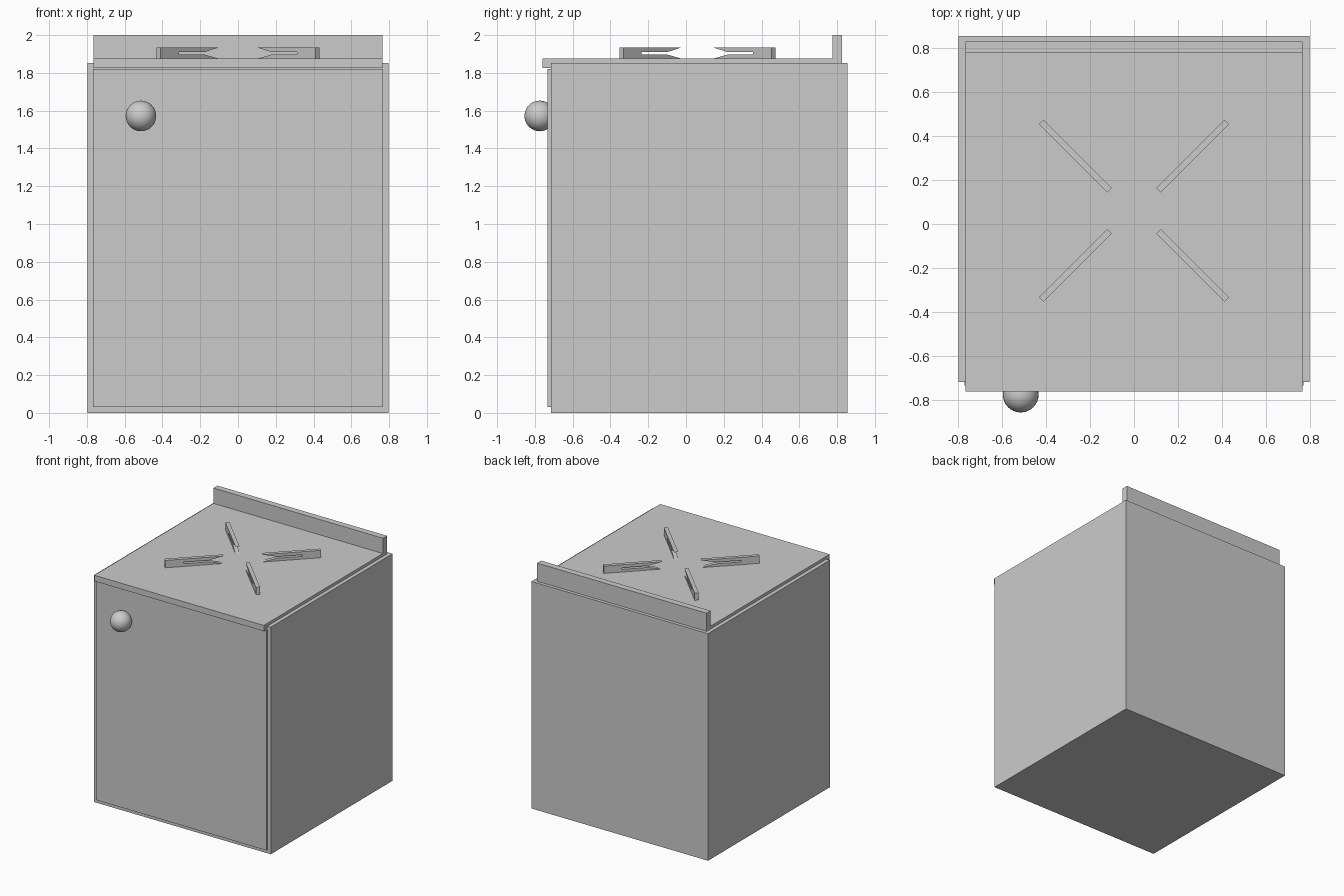
import bpy, bmesh, math
from mathutils import Matrix

if "Cube" in bpy.data.objects:
    bpy.data.objects.remove(bpy.data.objects["Cube"])


def link(name, bm):
    bmesh.ops.recalc_face_normals(bm, faces=bm.faces)
    mesh = bpy.data.meshes.new(name)
    bm.to_mesh(mesh)
    bm.free()
    obj = bpy.data.objects.new(name, mesh)
    bpy.context.collection.objects.link(obj)
    return obj


def extrude_profile(name, points, width, matrix):
    """Extrude an outline (u, z) symmetrically across its thickness."""
    bm = bmesh.new()
    face = bm.faces.new([bm.verts.new((u, -width / 2, z)) for u, z in points])
    new = bmesh.ops.extrude_face_region(bm, geom=[face])["geom"]
    bmesh.ops.translate(bm, vec=(0, width, 0),
                        verts=[v for v in new if isinstance(v, bmesh.types.BMVert)])
    bmesh.ops.transform(bm, matrix=matrix, verts=bm.verts)
    return link(name, bm)


def box(name, x, y, z):
    bm = bmesh.new()
    bmesh.ops.create_cube(bm, size=1)
    for v in bm.verts:
        v.co = [r[0] + (c + 0.5) * (r[1] - r[0]) for c, r in zip(v.co, (x, y, z))]
    return link(name, bm)


# Cabinet and oven door
box("cabinet", (-0.797, 0.797), (-0.716, 0.854), (0, 1.852))
box("door", (-0.768, 0.768), (-0.732, -0.70), (0.03, 1.82))

# Cooktop with folded front lip and raised backsplash, one L-shaped profile
TOP = 1.875
outline = [(-0.76, 1.827), (-0.716, 1.827), (-0.716, 1.845), (0.827, 1.845),
           (0.827, 2.0), (0.775, 2.0), (0.775, TOP), (-0.76, TOP)]
extrude_profile("cooktop", outline, 1.53,
                Matrix.Rotation(math.pi / 2, 4, 'Z'))

# Pot supports: four diagonal bars, forked toward the burner centre
fork = [(0, 1.935), (0.438, 1.935), (0.438, TOP), (0, TOP),
        (0.11, 1.897), (0.30, 1.897), (0.30, 1.91), (0.11, 1.91)]
for sx in (-1, 1):
    for sy in (-1, 1):
        place = (Matrix.Translation((sx * 0.111, 0.06 + sy * 0.093, 0))
                 @ Matrix.Rotation(math.atan2(sy, sx), 4, 'Z'))
        extrude_profile("pot_support", fork, 0.03, place)

# Round door knob
bpy.ops.mesh.primitive_uv_sphere_add(segments=32, ring_count=16, radius=0.081,
                                     location=(-0.514, -0.774, 1.572))
bpy.context.object.name = "knob"
bpy.ops.object.shade_smooth_by_angle()
